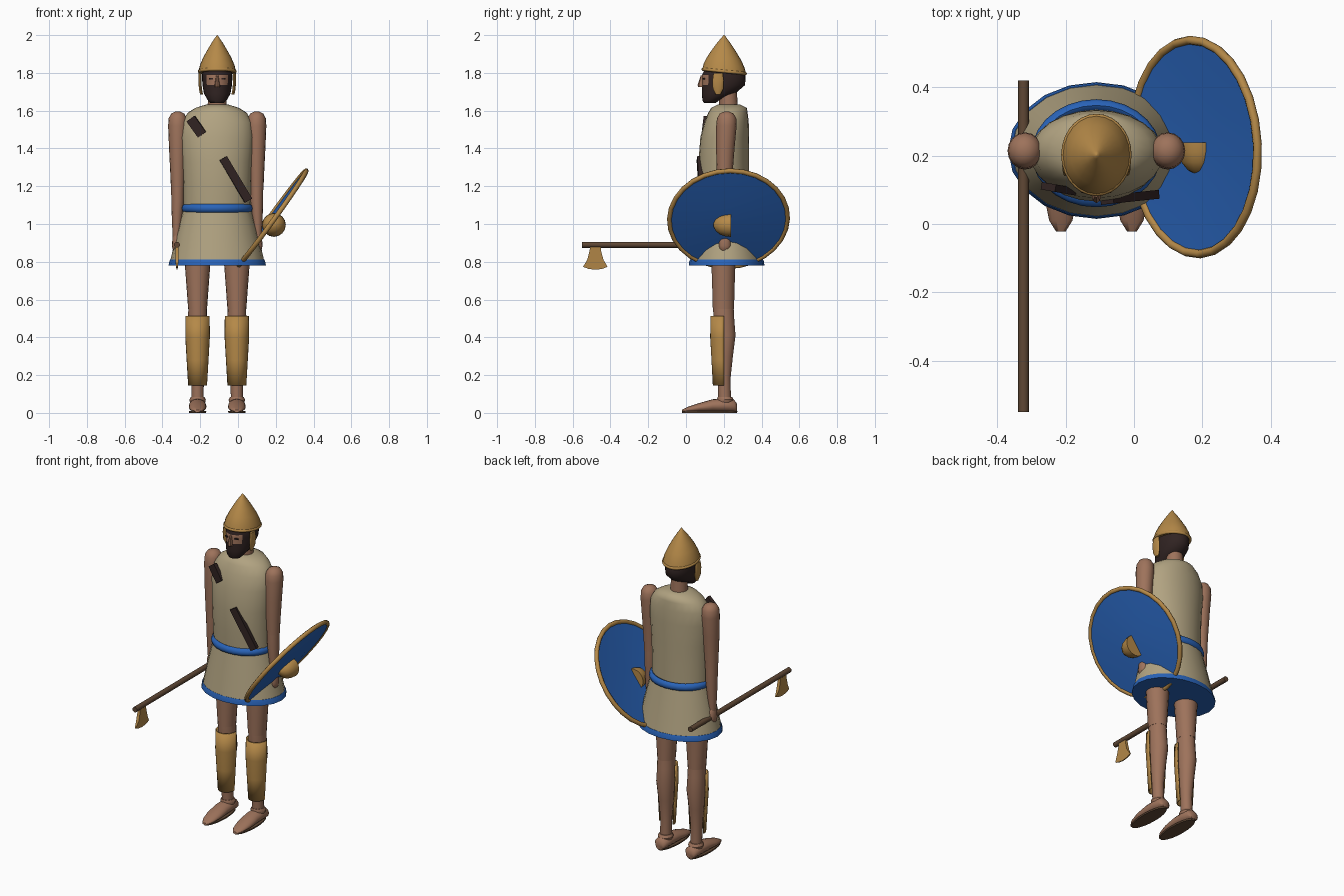
import bpy, bmesh, math
from mathutils import Matrix, Vector

if "Cube" in bpy.data.objects:
    bpy.data.objects.remove(bpy.data.objects["Cube"])

CX = -0.11  # body centre line


def material(name, r, g, b):
    m = bpy.data.materials.new(name)
    m.diffuse_color = (r, g, b, 1)
    m.use_nodes = True
    m.node_tree.nodes["Principled BSDF"].inputs["Base Color"].default_value = m.diffuse_color
    return m


SKIN = material("skin", 0.34, 0.17, 0.105)
LINEN = material("linen", 0.44, 0.365, 0.22)
BRONZE = material("bronze", 0.46, 0.25, 0.065)
BLUE = material("blue", 0.022, 0.125, 0.48)
DARK = material("dark_hair", 0.03, 0.017, 0.016)
WOOD = material("wood", 0.115, 0.064, 0.035)


def finish(name, bm, mats, angle=40, matrix=None):
    bmesh.ops.recalc_face_normals(bm, faces=bm.faces)
    me = bpy.data.meshes.new(name)
    bm.to_mesh(me)
    bm.free()
    if matrix:
        me.transform(matrix)
    ob = bpy.data.objects.new(name, me)
    bpy.context.collection.objects.link(ob)
    for m in mats:
        me.materials.append(m)
    bpy.ops.object.select_all(action='DESELECT')
    ob.select_set(True)
    bpy.context.view_layer.objects.active = ob
    bpy.ops.object.shade_smooth_by_angle(angle=math.radians(angle))
    return ob


def loft(name, rings, mat, seg=20, axis='Z', half=False, slope=0, matrix=None, angle=40):
    """Skin elliptical rings (t, half_a, half_b, centre_a, centre_b) along an axis."""
    bm = bmesh.new()
    rows = []
    for t, a, b, ca, cb in rings:
        row = []
        for i in range(seg + 1 if half else seg):
            u = math.pi + math.pi * i / seg if half else 2 * math.pi * i / seg
            p, q = a * math.cos(u), b * math.sin(u)
            co = (ca + p, cb + q, t - slope * q) if axis == 'Z' else (ca + p, t, cb + q)
            row.append(bm.verts.new(co))
        rows.append(row)
    n = len(rows[0])
    for r0, r1 in zip(rows, rows[1:]):
        for i in range(n - 1 if half else n):
            j = (i + 1) % n
            bm.faces.new((r0[i], r0[j], r1[j], r1[i]))
    if not half:
        bm.faces.new(rows[0])
        bm.faces.new(rows[-1])
    return finish(name, bm, [mat], angle, matrix)


def ring(name, hx, hy, r, mat, matrix, seg=28, rz=None):
    """Elliptical torus."""
    bm = bmesh.new()
    rows = []
    for i in range(seg):
        u = 2 * math.pi * i / seg
        rows.append([bm.verts.new(((hx + r * math.cos(v)) * math.cos(u),
                                   (hy + r * math.cos(v)) * math.sin(u),
                                   (rz or r) * math.sin(v)))
                     for v in [2 * math.pi * k / 8 for k in range(8)]])
    for i in range(seg):
        a, b = rows[i], rows[(i + 1) % seg]
        for k in range(8):
            bm.faces.new((a[k], a[(k + 1) % 8], b[(k + 1) % 8], b[k]))
    return finish(name, bm, [mat], 50, matrix)


def box(name, size, mat, matrix):
    bm = bmesh.new()
    bmesh.ops.create_cube(bm, size=1, matrix=Matrix.Diagonal((*size, 1)))
    return finish(name, bm, [mat], 30, matrix)


T = Matrix.Translation

# Tunic: torso, belt, flared skirt and hem
loft("torso", [(z, a, b, CX, y) for z, a, b, y in (
    (1.05, .178, .13, .205), (1.2, .18, .134, .2), (1.33, .186, .134, .2),
    (1.46, .195, .129, .205), (1.54, .187, .117, .215), (1.59, .155, .104, .222),
    (1.615, .115, .094, .228), (1.632, .06, .06, .228))], LINEN, 24, angle=60)
ring("belt", .172, .14, .018, BLUE, T((CX, .207, 1.083)), rz=.023)
loft("skirt", [(1.08, .182, .14, CX, .21), (.95, .215, .165, CX, .212),
               (.80, .25, .194, CX, .215)], LINEN, 20)
loft("skirt_hem", [(.812, .249, .193, CX, .215), (.80, .254, .198, CX, .215),
                   (.78, .258, .2, CX, .215)], BLUE, 20)

# Diagonal chest strap, showing in two places
box("strap_upper", (.052, .022, .105), DARK,
    T((-.22, .103, 1.515)) @ Matrix.Rotation(math.radians(-10), 4, 'Z') @ Matrix.Rotation(math.radians(-36), 4, 'Y'))
box("strap_lower", (.044, .026, .262), DARK,
    T((-.012, .078, 1.236)) @ Matrix.Rotation(math.radians(6), 4, 'Z') @ Matrix.Rotation(math.radians(-31), 4, 'Y'))

# Neck and head, with a skin-coloured face opening in the hair and beard
loft("neck", [(1.6, .052, .05, CX, .226), (1.72, .046, .046, CX, .222)], SKIN, 16)
head = loft("head", [(z, a, b, CX, y) for z, a, b, y in (
    (1.64, .035, .03, .125), (1.655, .05, .045, .132), (1.69, .07, .088, .172),
    (1.735, .078, .114, .198), (1.765, .08, .115, .2), (1.79, .08, .115, .2),
    (1.84, .07, .09, .2))], DARK, 24, angle=60)
head.data.materials.append(SKIN)
for f in head.data.polygons:
    if f.normal.y < -0.55 and 1.735 < f.center.z < 1.8:
        f.material_index = 1
loft("nose", [(1.725, .014, .02, CX, .085), (1.735, .014, .022, CX, .083),
              (1.785, .006, .01, CX, .088)], SKIN, 8)
for s in (-1, 1):
    box("eye", (.022, .008, .008), DARK, T((CX + s * .033, .093, 1.768)) @ Matrix.Rotation(s * .25, 4, 'Z'))

# Helmet: pointed cap, rim and cheek guards
loft("helmet", [(z, a, a * 1.17, CX, .202) for z, a in (
    (1.803, .1), (1.84, .092), (1.88, .075), (1.92, .053), (1.96, .029), (1.988, .01), (2.0, .002))],
    BRONZE, 24, slope=.1, angle=60)
ring("helmet_rim", .094, .112, .009, BRONZE, T((CX, .202, 1.808)) @ Matrix.Rotation(-.1, 4, 'X'))
for s in (-1, 1):
    loft("cheek_guard", [(z, .008, b, CX + s * x, .17) for z, b, x in (
        (1.8, .024, .09), (1.76, .03, .092), (1.715, .028, .089), (1.685, .012, .083))], BRONZE, 12)

for s in (-1, 1):
    # Arm: upper arm with rounded shoulder, forearm and fist
    x = CX + s * .209
    loft("upper_arm", [(z, a, a * 1.06, x, y) for z, a, y in (
        (1.595, .012, .215), (1.585, .034, .215), (1.56, .048, .215), (1.52, .051, .214),
        (1.4, .046, .208), (1.26, .039, .205), (1.19, .036, .205))], SKIN, 16, angle=70)
    loft("forearm", [(z, a, a * 1.1, x + s * o, .205) for z, a, o in (
        (1.21, .035, 0), (1.12, .034, 0), (1.02, .027, .004), (.94, .021, .006), (.92, .02, .006))], SKIN, 14)
    loft("fist", [(z, a, b, x + s * .006, .205) for z, a, b in (
        (.945, .016, .02), (.925, .022, .031), (.885, .025, .034), (.862, .02, .028), (.853, .01, .015))],
        SKIN, 12, angle=60)

    # Leg: thigh, calf, greave, ankle and foot
    x = CX + s * .104
    loft("thigh", [(z, a, b, x, .198) for z, a, b in (
        (.87, .07, .066), (.78, .067, .064), (.66, .058, .06), (.55, .05, .057))], SKIN, 18)
    loft("calf", [(z, a, b, x, y) for z, a, b, y in (
        (.56, .049, .055, .198), (.5, .05, .056, .2), (.41, .052, .055, .208),
        (.3, .043, .046, .203), (.18, .033, .034, .202), (.05, .032, .034, .205))], SKIN, 18)
    greave = loft("greave", [(z, a, b, x, .2) for z, a, b in (
        (.512, .06, .066), (.4, .061, .068), (.28, .054, .061), (.145, .046, .054))],
        BRONZE, 14, half=True)
    mod = greave.modifiers.new("thickness", 'SOLIDIFY')
    mod.thickness = .008
    mod.offset = 0
    loft("ankle_cuff", [(.05, .038, .04, x, .208), (.07, .044, .045, x, .208),
                        (.085, .036, .038, x, .206)], SKIN, 16)
    loft("foot", [(y, a, h, x, h + .004) for y, a, h in (
        (.27, .025, .022), (.255, .04, .033), (.2, .044, .036), (.14, .046, .034),
        (.07, .046, .024), (.01, .034, .014), (-.022, .014, .006))], SKIN, 16, axis='Y', angle=60)
    loft("sole", [(0, .045, .145, x, .125), (.009, .046, .147, x, .125)], WOOD, 20)

# Shield: shallow dome, rim and boss
normal = Vector((.81, .04, -.585))
tilt = T((.178, .225, 1.028)) @ normal.to_track_quat('Z', 'Y').to_matrix().to_4x4()
loft("shield", [(t, r, r, 0, 0) for t, r in (
    (.012, .005), (.009, .16), (-.003, .312), (.006, .312), (.018, .16), (.021, .005))],
    BLUE, 28, matrix=tilt)
ring("shield_rim", .313, .313, .013, BRONZE, tilt)
loft("shield_boss", [(y, r, r, .19, .995) for y, r in (
    (.238, .063), (.21, .061), (.18, .051), (.157, .032), (.145, .006))], BRONZE, 16, axis='Y')

# Axe: shaft through the fist and flared blade
loft("axe_shaft", [(-.55, .016, .016, -.323, .89), (.42, .016, .016, -.323, .89)], WOOD, 12, axis='Y')
bm = bmesh.new()
outline = [(-.508, .885), (-.51, .86), (-.523, .81), (-.545, .773), (-.515, .762), (-.48, .758),
           (-.445, .762), (-.415, .773), (-.437, .81), (-.45, .86), (-.452, .885)]
sides = [[bm.verts.new((-.323 + s * (.009 if z > .8 else .003), y, z)) for y, z in outline] for s in (-1, 1)]
for v in sides:
    bm.faces.new(v)
for i in range(len(outline)):
    j = (i + 1) % len(outline)
    bm.faces.new((sides[0][i], sides[0][j], sides[1][j], sides[1][i]))
finish("axe_blade", bm, [BRONZE], 30)
